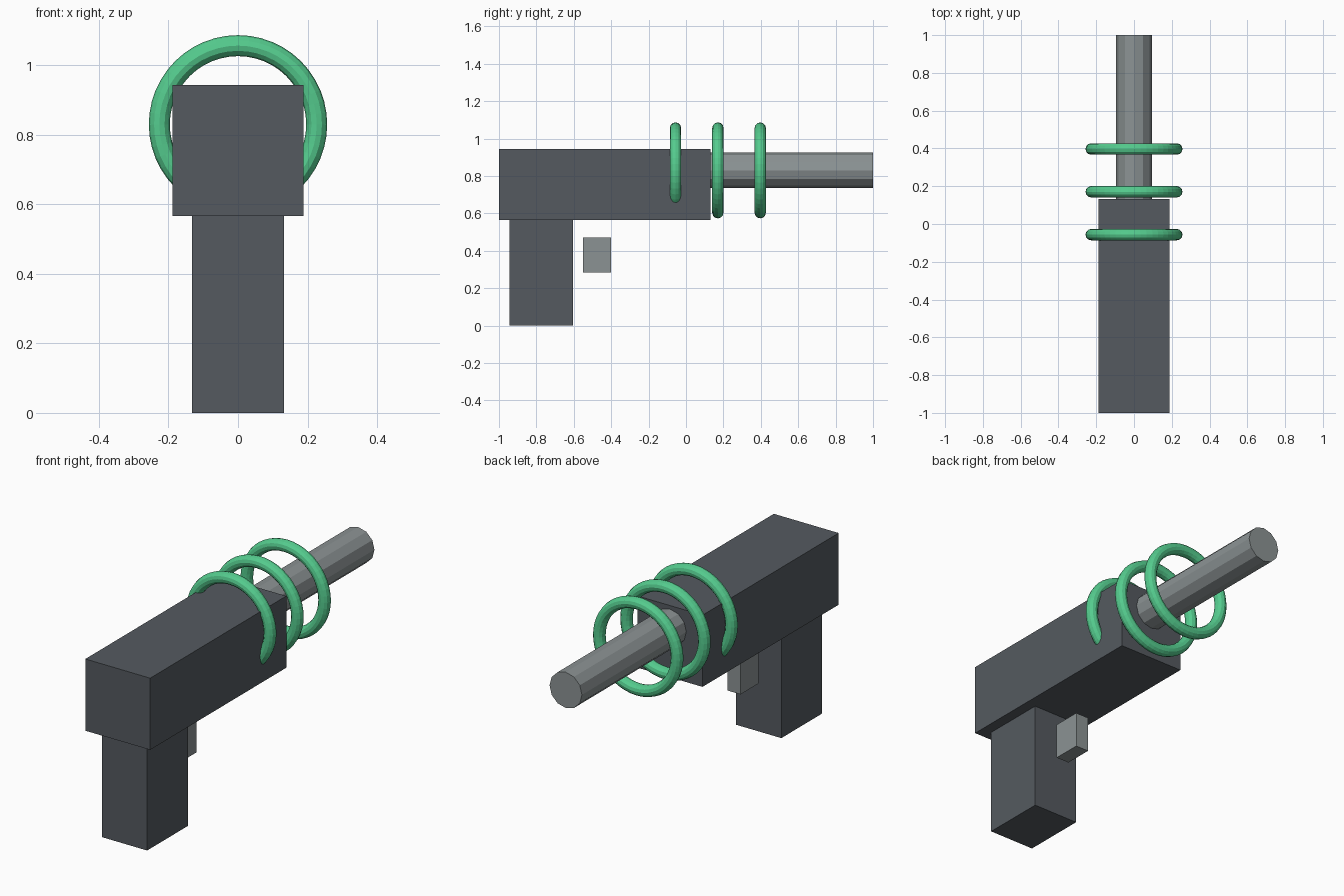
import bpy
import math

if "Cube" in bpy.data.objects:
    bpy.data.objects.remove(bpy.data.objects["Cube"])

U = 0.3774  # module: the body is 1 x 3 x 1 modules


def material(name, rgb):
    m = bpy.data.materials.new(name)
    m.diffuse_color = (*rgb, 1.0)
    m.use_nodes = True
    m.node_tree.nodes["Principled BSDF"].inputs["Base Color"].default_value = m.diffuse_color
    return m


dark = material("dark gunmetal", (0.09, 0.102, 0.117))
steel = material("steel grey", (0.26, 0.29, 0.295))
green = material("coil green", (0.09, 0.60, 0.27))


def finish(name, mat):
    ob = bpy.context.object
    ob.name = name
    ob.data.materials.append(mat)
    return ob


def box(name, y0, z0, size, mat):
    """Box centred on x, starting at y0 and z0."""
    sx, sy, sz = size
    bpy.ops.mesh.primitive_cube_add(size=1, location=(0, y0 + sy / 2, z0 + sz / 2))
    ob = finish(name, mat)
    ob.scale = size
    bpy.ops.object.transform_apply(location=False, rotation=False, scale=True)


# Housing, grip and trigger
box("body", -1.0, 1.5 * U, (U, 3 * U, U), dark)
box("grip", -0.944, 0.0, (0.7 * U, 0.9 * U, 1.5 * U), dark)
box("trigger", -0.551, 0.75 * U, (0.2 * U, 0.4 * U, 0.5 * U), steel)

# Barrel
axis_z = 2.2 * U
start = -1.0 + 3 * U
bpy.ops.mesh.primitive_cylinder_add(
    vertices=12, radius=0.25 * U, depth=1.0 - start,
    location=(0, (1.0 + start) / 2, axis_z), rotation=(math.pi / 2, 0, 0))
finish("barrel", steel)

# Coil rings around the barrel axis
for i in range(3):
    bpy.ops.mesh.primitive_torus_add(
        major_radius=0.6 * U, minor_radius=0.08 * U,
        major_segments=48, minor_segments=12,
        location=(0, -0.056 + 0.6 * U * i, axis_z), rotation=(math.pi / 2, 0, 0))
    finish(f"coil_ring_{i + 1}", green)
